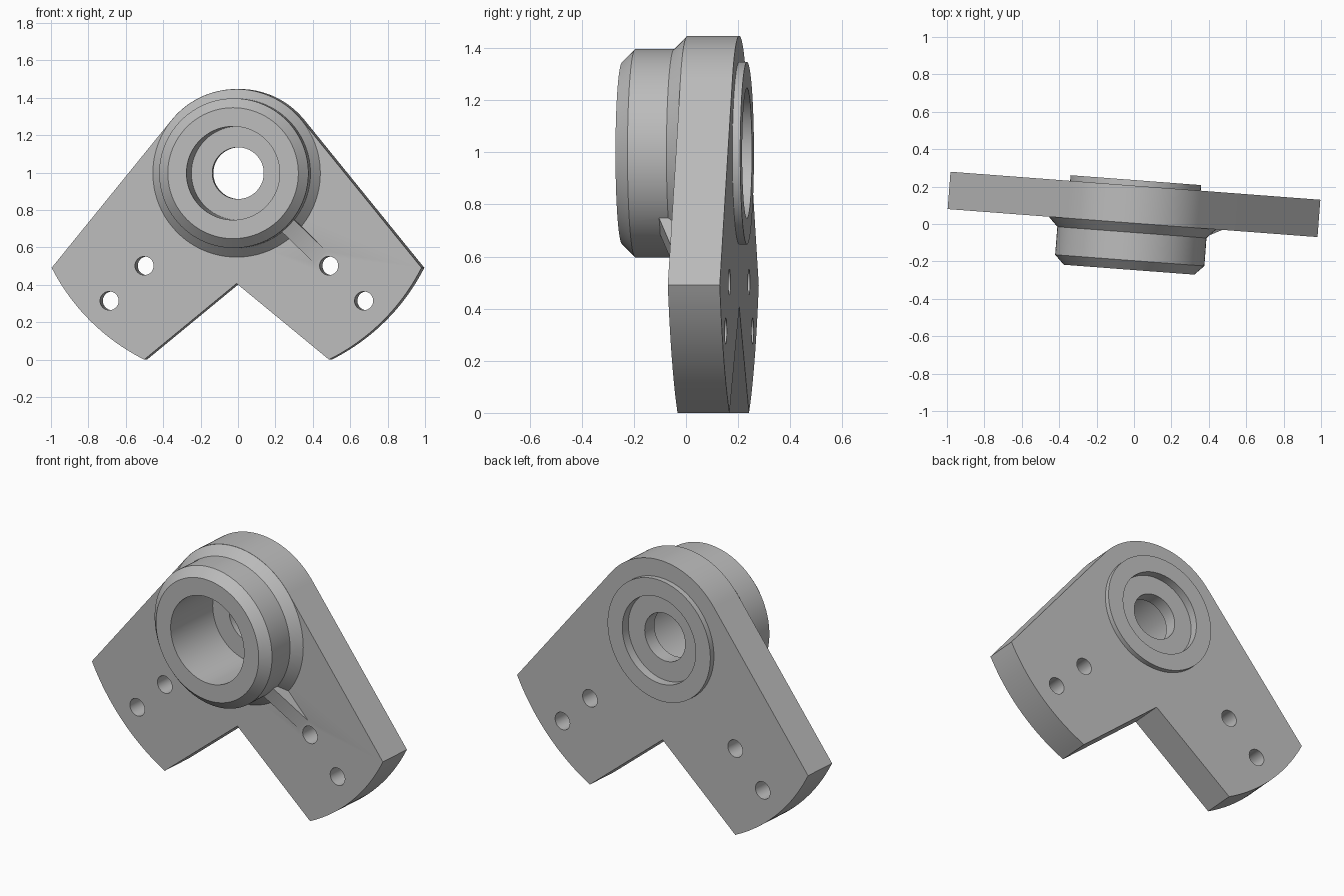
import bpy, bmesh, math
from math import cos, sin, pi
from mathutils import Matrix

if "Cube" in bpy.data.objects:
    bpy.data.objects.remove(bpy.data.objects["Cube"])

steel = bpy.data.materials.new("plain_grey")
steel.use_nodes = True
GREY = (0.5, 0.5, 0.5, 1)
steel.diffuse_color = GREY
steel.node_tree.nodes["Principled BSDF"].inputs["Base Color"].default_value = GREY

AXIS_Z = 1.0      # height of the bore axis
THICK = 0.2       # plate thickness, front face at y = 0
SEG = 96


def finish(name, bm):
    bmesh.ops.recalc_face_normals(bm, faces=bm.faces)
    mesh = bpy.data.meshes.new(name)
    bm.to_mesh(mesh)
    bm.free()
    mesh.materials.append(steel)
    obj = bpy.data.objects.new(name, mesh)
    bpy.context.collection.objects.link(obj)
    return obj


def turned(name, profile, x=0, z=AXIS_Z, seg=SEG):
    """Solid of revolution about the y direction from (y, radius) points."""
    bm = bmesh.new()
    rings = [[bm.verts.new((x + r * cos(2 * pi * i / seg), y, z + r * sin(2 * pi * i / seg)))
              for i in range(seg)] for y, r in profile]
    for a, b in zip(rings, rings[1:]):
        for i in range(seg):
            j = (i + 1) % seg
            bm.faces.new((a[i], a[j], b[j], b[i]))
    bm.faces.new(rings[0])
    bm.faces.new(rings[-1])
    return finish(name, bm)


def prism(name, outline, offset):
    """Extrude a closed outline of 3D points along an offset."""
    bm = bmesh.new()
    face = bm.faces.new([bm.verts.new(p) for p in outline])
    ext = bmesh.ops.extrude_face_region(bm, geom=[face])
    verts = [g for g in ext["geom"] if isinstance(g, bmesh.types.BMVert)]
    bmesh.ops.translate(bm, verts=verts, vec=offset)
    return finish(name, bm)


def arc(radius, start, end, n):
    return [(radius * cos(start + (end - start) * i / n),
             AXIS_Z + radius * sin(start + (end - start) * i / n)) for i in range(n + 1)]


def combine(target, tool, operation):
    mod = target.modifiers.new(operation.title(), "BOOLEAN")
    mod.operation = operation
    mod.solver = "EXACT"
    mod.object = tool
    bpy.context.view_layer.objects.active = target
    bpy.ops.object.modifier_apply(modifier=mod.name)
    bpy.data.objects.remove(tool)


# Two-legged plate: round top, tangent sides, arced feet, V notch
HEAD, SWEEP = 0.45, 1.113
corner = math.atan2(-0.505, 0.99)
foot = math.atan2(-1.0, 0.497)
tangent = corner + math.acos(HEAD / SWEEP)
outline = arc(HEAD, pi - tangent, tangent, 40)
outline += arc(SWEEP, corner, foot, 20)
outline += [(0, 0.41)]
outline += arc(SWEEP, -pi - foot, -pi - corner, 20)
bracket = prism("bracket", [(x, 0, z) for x, z in outline], (0, THICK, 0))

# Chamfered front hub with a thin rear boss
hub = turned("hub", [(-0.25, 0.35), (-0.2, 0.4), (-0.05, 0.4), (0, 0.449),
                     (0.03, 0.42), (0.1, 0.35), (0.23, 0.35)])
combine(bracket, hub, "UNION")

# Sloped rib running from the hub down the left leg
rib = prism("rib", [(0.32, -0.046, 0.113), (0.32, -0.046, -0.05),
                    (0.635, -0.046, -0.05), (0.635, -0.046, 0)], (0, 0.092, 0))
for v in rib.data.vertices:
    r, side, height = v.co
    v.co = ((r + side) * cos(pi / 4), -height, AXIS_Z + (side - r) * sin(pi / 4))
bm = bmesh.new()
bm.from_mesh(rib.data)
bmesh.ops.recalc_face_normals(bm, faces=bm.faces)
bm.to_mesh(rib.data)
bm.free()
combine(bracket, rib, "UNION")

# Stepped bore: deep front pocket, narrow web, shallow rear recess
bore = turned("bore_cutter", [(-0.3, 0.25), (0.1, 0.25), (0.1, 0.138),
                              (0.18, 0.138), (0.18, 0.25), (0.3, 0.25)])
combine(bracket, bore, "DIFFERENCE")

# Bolt holes, two in each leg
for side in (-1, 1):
    for reach in (0.7, 0.965):
        d = reach * sin(pi / 4)
        hole = turned("hole_cutter", [(-0.1, 0.05), (0.3, 0.05)], side * d, AXIS_Z - d, 32)
        combine(bracket, hole, "DIFFERENCE")

# Whole piece is turned slightly about the vertical
bracket.data.transform(Matrix.Translation((-0.0075, 0.005, 0))
                       @ Matrix.Rotation(math.radians(-4.33), 4, "Z"))
low = min(v.co.z for v in bracket.data.vertices)
bracket.data.transform(Matrix.Translation((0, 0, -low)))

bpy.ops.object.select_all(action="DESELECT")
bracket.select_set(True)
bpy.context.view_layer.objects.active = bracket
bpy.ops.object.shade_smooth_by_angle(angle=math.radians(30))
